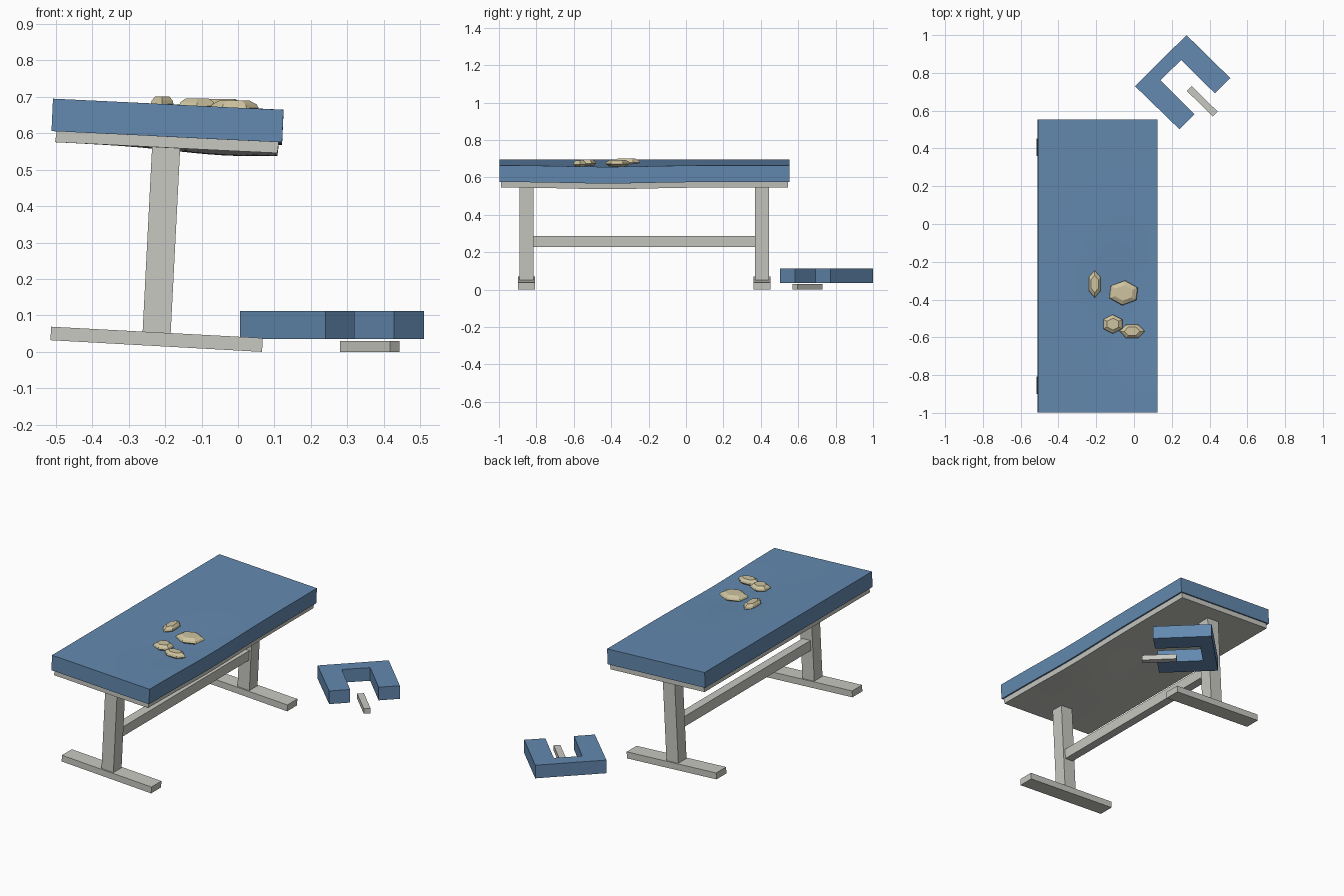
import bpy, bmesh, math
from mathutils import Vector

cube = bpy.data.objects.get("Cube")
if cube:
    bpy.data.objects.remove(cube, do_unlink=True)


def material(name, rgb):
    m = bpy.data.materials.new(name)
    m.use_nodes = True
    m.diffuse_color = (*rgb, 1)
    m.node_tree.nodes["Principled BSDF"].inputs["Base Color"].default_value = (*rgb, 1)
    return m


BLUE = material("blue vinyl", (0.125, 0.25, 0.43))
GREY = material("pale grey frame", (0.58, 0.58, 0.54))
STONE = material("cream stone", (0.62, 0.55, 0.35))


def finish(name, bm, mat, smooth=False):
    bmesh.ops.recalc_face_normals(bm, faces=bm.faces)
    me = bpy.data.meshes.new(name)
    bm.to_mesh(me)
    bm.free()
    me.materials.append(mat)
    ob = bpy.data.objects.new(name, me)
    bpy.context.collection.objects.link(ob)
    if smooth:
        bpy.ops.object.select_all(action="DESELECT")
        ob.select_set(True)
        bpy.context.view_layer.objects.active = ob
        bpy.ops.object.shade_smooth_by_angle(angle=math.radians(30))
    return ob


def prism(name, outline, offset, mat):
    """Extrude a closed outline of 3D points along an offset."""
    bm = bmesh.new()
    face = bm.faces.new([bm.verts.new(p) for p in outline])
    new = bmesh.ops.extrude_face_region(bm, geom=[face])["geom"]
    verts = [g for g in new if isinstance(g, bmesh.types.BMVert)]
    bmesh.ops.translate(bm, verts=verts, vec=Vector(offset))
    return finish(name, bm, mat)


def slope(x):
    """Sideways lean of the table."""
    return -0.048 * (x + 0.51)


def sag(x, y):
    """Dip under the stones."""
    return -0.014 * math.exp(-((x + 0.03) / 0.2) ** 2 - ((y + 0.42) / 0.32) ** 2)


def slab(name, x0, x1, y0, y1, z0, z1, mat):
    """Finely divided, leaning and sagging slab."""
    bm = bmesh.new()
    bmesh.ops.create_grid(bm, x_segments=16, y_segments=32, size=0.5)
    new = bmesh.ops.extrude_face_region(bm, geom=bm.faces[:])["geom"]
    top = {g for g in new if isinstance(g, bmesh.types.BMVert)}
    for v in bm.verts:
        x = x0 + (v.co.x + 0.5) * (x1 - x0)
        y = y0 + (v.co.y + 0.5) * (y1 - y0)
        z = z1 if v in top else z0
        v.co = (x + (0.004 if v in top else 0), y, z + slope(x) + sag(x, y))
    finish(name, bm, mat, smooth=True)


# Table top
slab("mattress", -0.512, 0.121, -0.998, 0.553, 0.606, 0.695, BLUE)
slab("table_board", -0.502, 0.108, -0.988, 0.545, 0.576, 0.607, GREY)

# Leaning legs: a foot and a post at each end
foot = [(-0.515, 0.032), (0.066, 0), (0.068, 0.038), (-0.513, 0.069)]
post = [(-0.262, 0.052), (-0.185, 0.048), (-0.158, 0.575), (-0.235, 0.58)]
for end, y in (("front", -0.853), ("back", 0.407)):
    prism(end + "_foot", [(x, y - 0.046, z) for x, z in foot], (0, 0.092, 0), GREY)
    prism(end + "_post", [(x, y - 0.038, z) for x, z in post], (0, 0.076, 0), GREY)

# Crossbeam between the posts
beam = [(-0.24, 0.23), (-0.188, 0.228), (-0.185, 0.286), (-0.237, 0.288)]
prism("crossbeam", [(x, -0.82, z) for x, z in beam], (0, 1.2, 0), GREY)

# Detached headrest lying on the floor
horseshoe = [(0.005, 0.73), (0.278, 1.0), (0.51, 0.772), (0.428, 0.692),
             (0.25, 0.868), (0.14, 0.762), (0.32, 0.582), (0.24, 0.502)]
prism("headrest_cushion", [(x, y, 0.035) for x, y in horseshoe], (0, 0, 0.077), BLUE)
bar = [(0.28, 0.704), (0.306, 0.73), (0.443, 0.595), (0.417, 0.57)]
prism("headrest_bar", [(x, y, 0) for x, y in bar], (0, 0, 0.03), GREY)


def stone(name, x, y, rx, ry, z, turn):
    """Faceted six-sided stone with flat top and bottom."""
    bm = bmesh.new()
    for scale, dz in ((0.6, -0.018), (1, -0.002), (0.92, 0.008), (0.62, 0.019)):
        for i in range(6):
            a = math.radians(turn + 60 * i)
            bm.verts.new((x + rx * scale * math.cos(a), y + ry * scale * math.sin(a), z + dz))
    bmesh.ops.convex_hull(bm, input=bm.verts[:])
    bmesh.ops.dissolve_limit(bm, angle_limit=0.02, verts=bm.verts[:], edges=bm.edges[:])
    finish(name, bm, STONE)


# Massage stones
stone("stone_1", -0.208, -0.318, 0.036, 0.073, 0.682, 90)
stone("stone_2", -0.055, -0.365, 0.083, 0.066, 0.675, 85)
stone("stone_3", -0.112, -0.53, 0.058, 0.05, 0.677, 90)
stone("stone_4", -0.01, -0.568, 0.067, 0.04, 0.671, 0)
